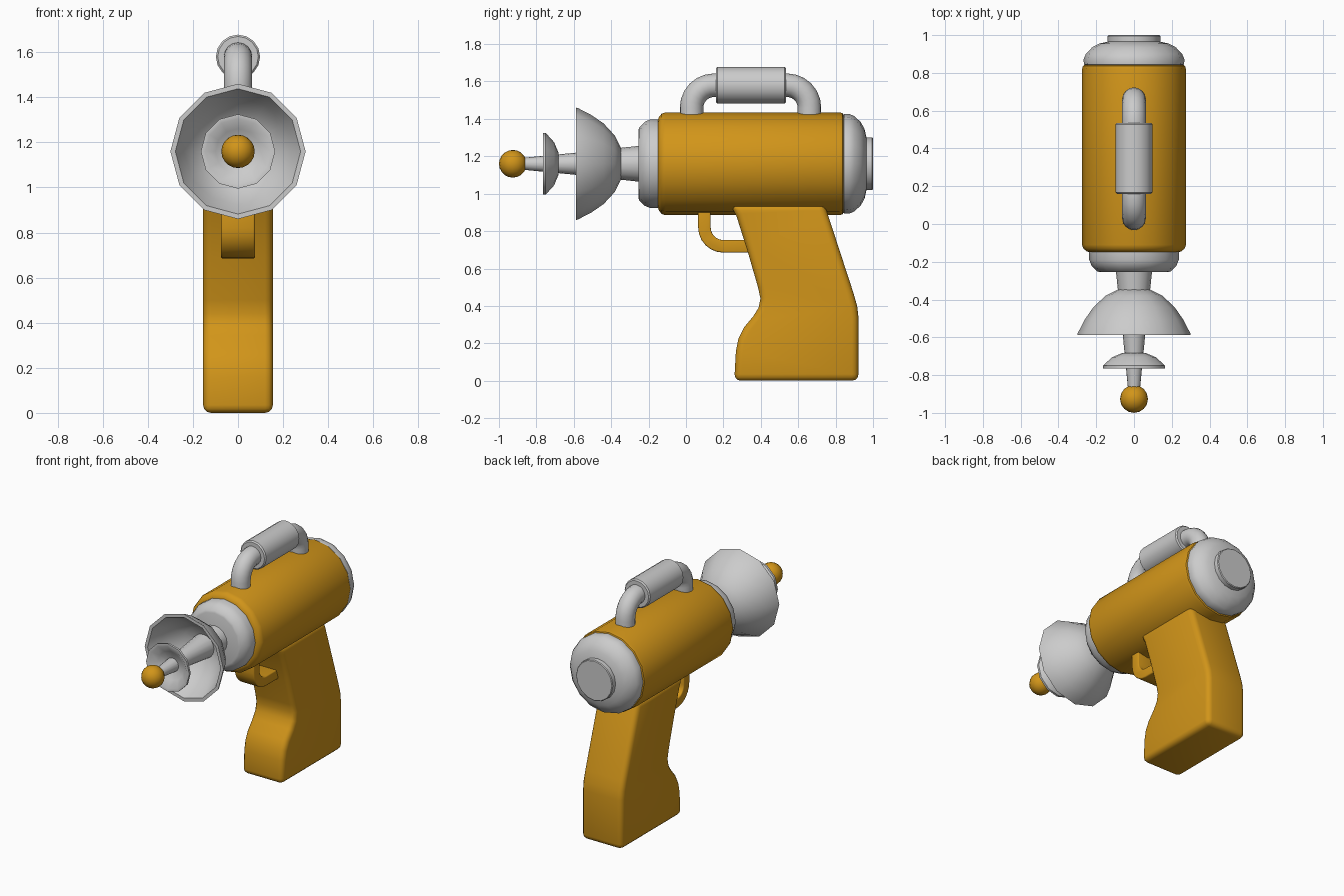
import bpy, bmesh
from math import sin, cos, pi, radians

if "Cube" in bpy.data.objects:
    bpy.data.objects.remove(bpy.data.objects["Cube"])

AXIS_Z = 1.16
orange = bpy.data.materials.new("orange")
orange.diffuse_color = (0.64, 0.30, 0.01, 1)
orange.use_nodes = True
orange.node_tree.nodes["Principled BSDF"].inputs["Base Color"].default_value = orange.diffuse_color


def finish(name, bm, mat=None, bevel=0, angle=40):
    bmesh.ops.recalc_face_normals(bm, faces=bm.faces[:])
    me = bpy.data.meshes.new(name)
    bm.to_mesh(me)
    bm.free()
    ob = bpy.data.objects.new(name, me)
    bpy.context.collection.objects.link(ob)
    if mat:
        me.materials.append(mat)
    bpy.ops.object.select_all(action='DESELECT')
    ob.select_set(True)
    bpy.context.view_layer.objects.active = ob
    if bevel:
        mod = ob.modifiers.new("bevel", 'BEVEL')
        mod.width, mod.segments = bevel, 3
        mod.limit_method, mod.angle_limit = 'ANGLE', radians(50)
        bpy.ops.object.modifier_apply(modifier="bevel")
    bpy.ops.object.shade_smooth_by_angle(angle=radians(angle))
    return ob


def lathe(name, profile, sides=16, z=AXIS_Z, mat=None, closed=False):
    """Spin (y, radius) points around a line parallel to y."""
    bm = bmesh.new()
    rings = [[bm.verts.new((r * cos(2 * pi * i / sides), y, z + r * sin(2 * pi * i / sides)))
              for i in range(sides)] for y, r in profile]
    pairs = list(zip(rings, rings[1:]))
    if closed:
        pairs.append((rings[-1], rings[0]))
    else:
        bm.faces.new(rings[0])
        bm.faces.new(rings[-1])
    for a, b in pairs:
        for i in range(sides):
            j = (i + 1) % sides
            bm.faces.new((a[i], a[j], b[j], b[i]))
    return finish(name, bm, mat)


def extrude_profile(name, points, half_width, mat, bevel):
    """Extrude a (y, z) outline across x."""
    bm = bmesh.new()
    face = bm.faces.new([bm.verts.new((-half_width, y, z)) for y, z in points])
    new = bmesh.ops.extrude_face_region(bm, geom=[face])["geom"]
    bmesh.ops.translate(bm, vec=(2 * half_width, 0, 0),
                        verts=[v for v in new if isinstance(v, bmesh.types.BMVert)])
    return finish(name, bm, mat, bevel)


def arc(cy, cz, r, a0, a1, n=6):
    return [(cy + r * cos(radians(a0 + (a1 - a0) * i / n)),
             cz + r * sin(radians(a0 + (a1 - a0) * i / n))) for i in range(n + 1)]


# Body and its end pieces
lathe("barrel", [(-0.15, 0.235), (-0.145, 0.25), (-0.13, 0.268), (-0.11, 0.275), (0.82, 0.275),
                 (0.837, 0.27), (0.845, 0.255)], mat=orange)
lathe("front_collar", [(-0.255, 0.18), (-0.25, 0.195), (-0.22, 0.225), (-0.19, 0.237), (-0.14, 0.237)])
lathe("rear_cap", [(0.835, 0.25), (0.845, 0.265), (0.872, 0.267), (0.9, 0.255), (0.935, 0.222),
                   (0.955, 0.185), (0.965, 0.14), (0.995, 0.14), (1.0, 0.135)])

# Emitter: tapered rod, two dishes, ball tip
lathe("emitter_rod", [(-0.24, 0.097), (-0.58, 0.06), (-0.87, 0.032)])
lathe("large_dish", [(-0.345, 0.06), (-0.345, 0.08), (-0.38, 0.15), (-0.44, 0.215), (-0.505, 0.26),
                     (-0.578, 0.298), (-0.587, 0.3), (-0.587, 0.278), (-0.505, 0.238),
                     (-0.45, 0.195), (-0.4, 0.14), (-0.37, 0.06)], sides=12, closed=True)
lathe("small_dish", [(-0.682, 0.035), (-0.682, 0.06), (-0.705, 0.115), (-0.75, 0.165), (-0.765, 0.165),
                     (-0.765, 0.145), (-0.73, 0.1), (-0.71, 0.035)], sides=12, closed=True)
bm = bmesh.new()
bmesh.ops.create_uvsphere(bm, u_segments=16, v_segments=10, radius=0.074)
bmesh.ops.translate(bm, vec=(0, -0.926, AXIS_Z), verts=bm.verts)
finish("ball_tip", bm, orange)

# Top handle: bent pipe swept along a rounded path, with a sleeve
path = ([(0.03, 1.39)] + arc(0.15, 1.46, 0.12, 180, 90)
        + arc(0.54, 1.46, 0.12, 90, 0) + [(0.66, 1.39)])
bm = bmesh.new()
rings = []
for k, (y, z) in enumerate(path):
    (y0, z0), (y1, z1) = path[max(k - 1, 0)], path[min(k + 1, len(path) - 1)]
    length = ((y1 - y0) ** 2 + (z1 - z0) ** 2) ** 0.5
    ny, nz = -(z1 - z0) / length, (y1 - y0) / length
    rings.append([bm.verts.new((0.063 * cos(a), y + 0.063 * sin(a) * ny, z + 0.063 * sin(a) * nz))
                  for a in (2 * pi * i / 16 for i in range(16))])
for a, b in zip(rings, rings[1:]):
    for i in range(16):
        j = (i + 1) % 16
        bm.faces.new((a[i], a[j], b[j], b[i]))
bm.faces.new(rings[0])
bm.faces.new(rings[-1])
finish("top_handle_pipe", bm)
lathe("top_handle_sleeve", [(0.16, 0.09), (0.168, 0.098), (0.527, 0.098), (0.535, 0.09)], z=1.58)

# Pistol grip
extrude_profile("pistol_grip", [
    (0.235, 0.945), (0.27, 0.88), (0.33, 0.69), (0.385, 0.5), (0.398, 0.44), (0.388, 0.39),
    (0.36, 0.345), (0.31, 0.285), (0.28, 0.225), (0.267, 0.16), (0.258, 0), (0.922, 0),
    (0.922, 0.34), (0.915, 0.4), (0.895, 0.47), (0.74, 0.945)], 0.155, orange, 0.035)

# Trigger guard
extrude_profile("trigger_guard",
                [(0.065, 0.93)] + arc(0.2, 0.82, 0.135, 180, 270) + [(0.37, 0.685), (0.37, 0.752)]
                + arc(0.2, 0.82, 0.068, 270, 180) + [(0.132, 0.93)], 0.075, orange, 0.008)
